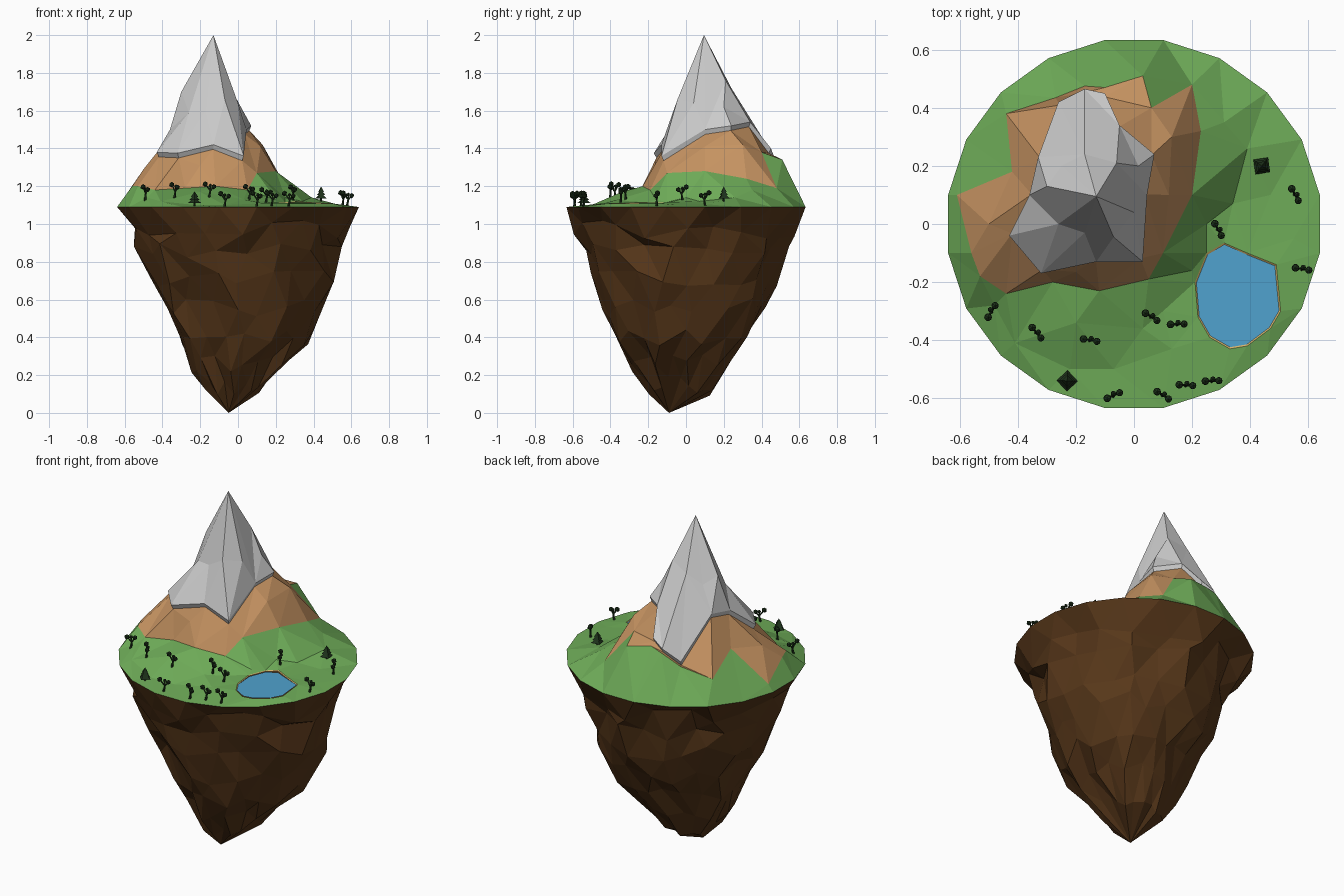
import bpy, bmesh, math, random
from mathutils import Vector, Matrix
from mathutils.bvhtree import BVHTree
from mathutils.geometry import delaunay_2d_cdt

if "Cube" in bpy.data.objects:
    bpy.data.objects.remove(bpy.data.objects["Cube"])

random.seed(7)


def material(name, rgb):
    m = bpy.data.materials.new(name)
    m.diffuse_color = (*rgb, 1)
    m.use_nodes = True
    m.node_tree.nodes["Principled BSDF"].inputs["Base Color"].default_value = m.diffuse_color
    return m


GRASS = material("grass_green", (0.16, 0.42, 0.10))
CLAY = material("clay", (0.56, 0.29, 0.12))
ROCK = material("dark_rock", (0.095, 0.038, 0.01))
WATER = material("water_blue", (0.08, 0.36, 0.62))
SAND = material("sand", (0.65, 0.45, 0.15))
LEAF = material("dark_leaf", (0.012, 0.03, 0.01))


def add(name, verts, faces, mat=None):
    me = bpy.data.meshes.new(name)
    me.from_pydata([tuple(v) for v in verts], [], faces)
    if mat:
        me.materials.append(mat)
    ob = bpy.data.objects.new(name, me)
    bpy.context.collection.objects.link(ob)
    return ob


def add_bm(name, bm, mat):
    ob = add(name, [], [], mat)
    bm.to_mesh(ob.data)
    bm.free()
    return ob


def shrink(loop, f, dz):
    c = sum((Vector(p) for p in loop), Vector()) / len(loop)
    return [(c.x + (x - c.x) * f, c.y + (y - c.y) * f, z + dz) for x, y, z in loop]


def inside(p, loop):
    hit = False
    for a, b in zip(loop, loop[1:] + loop[:1]):
        if (a[1] > p[1]) != (b[1] > p[1]) and \
                p[0] < (b[0] - a[0]) * (p[1] - a[1]) / (b[1] - a[1]) + a[0]:
            hit = not hit
    return hit


def terrain(outer, holes, points):
    """Triangulate between an outline and its holes, through the given heights."""
    pts, edges = [], []
    for loop in [outer] + holes:
        n, k = len(pts), len(loop)
        pts += loop
        edges += [(n + i, n + (i + 1) % k) for i in range(k)]
    pts = pts + points
    vs, _, fs, orig, _, _ = delaunay_2d_cdt([Vector(p[:2]) for p in pts], edges, [], 0, 1e-5)
    verts = [(v.x, v.y, pts[o[0]][2] if o else 1.15) for v, o in zip(vs, orig)]
    keep = []
    for f in fs:
        c = sum((vs[i] for i in f), Vector((0, 0))) / len(f)
        if inside(c, outer) and not any(inside(c, h) for h in holes):
            keep.append(list(f))
    return verts, keep


def strip(a, b):
    n = len(a)
    return a + b, [(i, n + i, n + (i + 1) % n, (i + 1) % n) for i in range(n)]


# Outlines of the rim, clay foothills, grey peak and lake
N = 20
rim = [(0.648 * math.cos((i + .5) * math.tau / N), 0.641 * math.sin((i + .5) * math.tau / N), 1.09)
       for i in range(N)]
clay = [(-.61, .1, 1.13), (-.56, -.1, 1.2), (-.53, -.18, 1.2), (-.44, -.24, 1.18), (-.28, -.2, 1.19),
        (-.12, -.23, 1.2), (.05, -.19, 1.18), (.1, -.1, 1.27), (.2, .1, 1.28), (.23, .32, 1.24),
        (.2, .48, 1.19), (.06, .4, 1.38), (.03, .51, 1.34), (-.1, .47, 1.36), (-.17, .475, 1.34),
        (-.27, .435, 1.27), (-.44, .38, 1.22), (-.42, .18, 1.32)]
peak = [(-.43, -.04, 1.38), (-.32, -.17, 1.375), (-.13, -.13, 1.42), (.03, -.13, 1.36),
        (.045, .1, 1.5), (.07, .24, 1.52), (-.05, .34, 1.54), (-.1, .45, 1.4),
        (-.17, .465, 1.36), (-.26, .42, 1.29), (-.33, .23, 1.52), (-.36, .1, 1.5)]
lake = [(.25, -.1, 1.115), (.31, -.065, 1.12), (.39, -.1, 1.115), (.49, -.14, 1.11), (.505, -.3, 1.108),
        (.47, -.36, 1.108), (.39, -.42, 1.108), (.33, -.43, 1.108), (.26, -.39, 1.11),
        (.22, -.32, 1.112), (.21, -.2, 1.115)]

# Grass cap
v, f = terrain(rim, [clay, lake], [
    (-.2, -.34, 1.17), (-.41, -.41, 1.12), (-.48, -.28, 1.14), (.13, -.43, 1.11), (.2, -.16, 1.13),
    (.03, -.36, 1.13), (-.07, -.5, 1.1), (-.22, -.5, 1.1), (.1, -.3, 1.12), (.34, .07, 1.12),
    (.39, .26, 1.14), (.47, .1, 1.105), (.31, .35, 1.18), (.55, -.05, 1.1), (.25, .0, 1.14)])
add("grass_cap", v, f, GRASS)
ground = BVHTree.FromPolygons(v, f)

# Clay foothills, tucked under the peak
inner = shrink(peak, 0.96, -0.025)
v, f = terrain(clay, [inner], [(-.5, 0, 1.29), (.12, .1, 1.41), (.13, .3, 1.42), (-.2, -.165, 1.31)])
add("foothills", v, f, CLAY)

# Grey peak with a short overhanging lip
v, f = terrain(peak, [], [
    (-.13, .095, 2.0), (-.3, .13, 1.7), (-.26, 0, 1.59), (-.17, -.03, 1.6), (-.07, -.045, 1.66),
    (0, .04, 1.64), (.015, .2, 1.62), (-.06, .21, 1.76), (-.17, .24, 1.72), (-.25, .2, 1.66)])
add("mountain_peak", v, f)
add("peak_lip", *strip(peak, inner))

# Lake with sandy shore
shore = shrink(lake, 0.965, -0.004)
add("lake_shore", *strip(lake, shore)[:2], SAND)
add("lake_water", [(x, y, 1.108) for x, y, z in shore], [range(len(shore))], WATER)

# Faceted rock underside: z, x min, x max, y min, y max
levels = [(.97, -.605, .59, -.60, .585), (.85, -.56, .545, -.56, .545), (.72, -.50, .525, -.51, .52),
          (.56, -.41, .47, -.45, .45), (.40, -.33, .40, -.37, .35), (.26, -.27, .27, -.29, .25),
          (.14, -.18, .15, -.21, .15)]
verts, faces = list(rim), []
for k, (z, x0, x1, y0, y1) in enumerate(levels):
    for i in range(N):
        a = (i + (1 if k % 2 == 0 else .5) + random.uniform(-.3, .3)) * math.tau / N
        # The back left flank falls away more steeply
        r = random.uniform(.90, 1.03) * (1 - .08 * max(0, math.cos(a - .75 * math.pi)) ** 3)
        verts.append(((x0 + x1) / 2 + r * (x1 - x0) / 2 * math.cos(a),
                      (y0 + y1) / 2 + r * (y1 - y0) / 2 * math.sin(a),
                      z + random.uniform(-.05, .05)))
    for i in range(N):
        j, p, q = (i + 1) % N, k * N, (k + 1) * N
        if k % 2 == 0:
            faces += [(p + i, q + i, p + j), (p + j, q + i, q + j)]
        else:
            faces += [(p + i, q + i, q + j), (p + i, q + j, p + j)]
verts.append((-.05, -.09, 0))
last = len(levels) * N
faces += [(last + i, last + N, last + (i + 1) % N) for i in range(N)]
add("rock_base", verts, faces, ROCK)


def ground_at(x, y):
    hit = ground.ray_cast(Vector((x, y, 3)), Vector((0, 0, -1)))[0]
    return Vector((x, y, hit.z if hit else 1.1))


def limb(bm, a, b, r1, r2):
    d = b - a
    m = Matrix.Translation((a + b) / 2) @ d.to_track_quat('Z', 'Y').to_matrix().to_4x4()
    bmesh.ops.create_cone(bm, cap_ends=True, segments=5, radius1=r1, radius2=r2,
                          depth=d.length, matrix=m)


# Round trees: bent trunk, branches, leaf balls
bm = bmesh.new()
for x, y, turn in [(.29, -.02, -.9), (.555, .1, -.9), (.58, -.155, 0), (-.49, -.3, 1.2),
                   (-.335, -.375, -.7), (-.15, -.4, 0), (.06, -.32, -.4), (.15, -.345, .2),
                   (-.07, -.59, .6), (.1, -.59, -.4), (.18, -.555, .1), (.27, -.54, .2)]:
    base = ground_at(x, y)
    spin = Matrix.Rotation(turn, 3, 'Z')
    at = lambda px, py, pz: base + spin @ Vector((px, py, pz))
    fork = at(.004, 0, .032)
    limb(bm, at(-.004, 0, -.01), fork, .008, .005)
    for tip, r in [((-.024, .004, .068), .015), ((.022, -.004, .054), .014), ((.003, .006, .06), .01)]:
        limb(bm, fork, at(*tip), .005, .003)
        bmesh.ops.create_icosphere(bm, subdivisions=1, radius=r, matrix=Matrix.Translation(at(*tip)))
add_bm("round_trees", bm, LEAF)

# Pine trees: trunk and stacked four-sided tiers
bm = bmesh.new()
for x, y, turn in [(.44, .2, .15), (-.23, -.54, .75)]:
    base = ground_at(x, y)
    limb(bm, base - Vector((0, 0, .01)), base + Vector((0, 0, .02)), .006, .006)
    for r, z in [(.036, .03), (.028, .046), (.02, .062)]:
        m = Matrix.Translation(base + Vector((0, 0, z))) @ Matrix.Rotation(turn + .785, 4, 'Z')
        bmesh.ops.create_cone(bm, cap_ends=True, segments=4, radius1=r, radius2=0, depth=.03, matrix=m)
add_bm("pine_trees", bm, LEAF)
